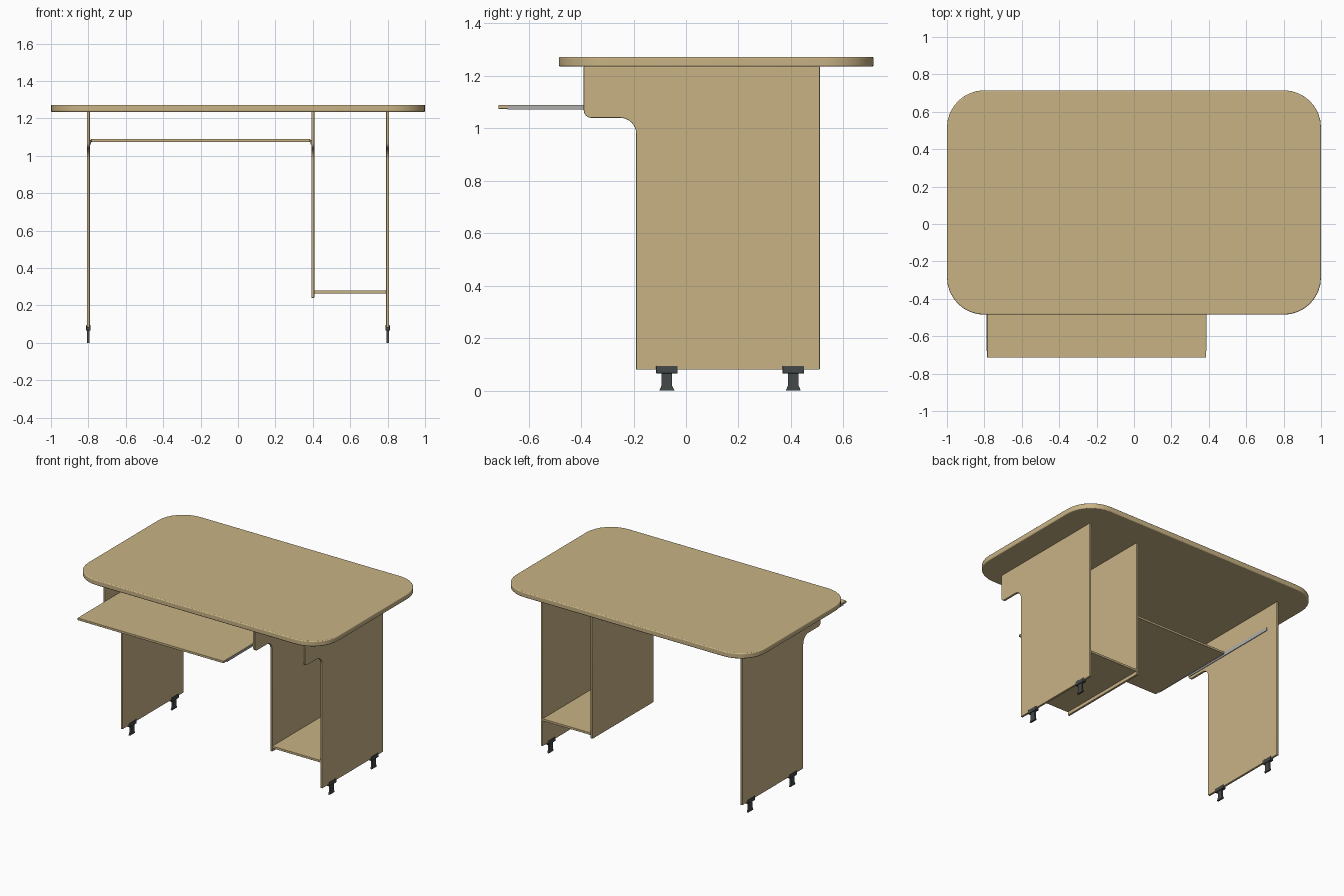
import bpy, bmesh, math

if "Cube" in bpy.data.objects:
    bpy.data.objects.remove(bpy.data.objects["Cube"])


def material(name, rgb):
    m = bpy.data.materials.new(name)
    m.diffuse_color = (*rgb, 1)
    m.use_nodes = True
    m.node_tree.nodes["Principled BSDF"].inputs["Base Color"].default_value = m.diffuse_color
    return m


WOOD = material("wood", (0.58, 0.45, 0.235))
METAL = material("rail_metal", (0.42, 0.42, 0.43))
DARK = material("dark_plastic", (0.06, 0.065, 0.065))


def arc(cx, cy, r, a0, a1, n=8):
    """Points along a circular arc, angles in degrees."""
    return [(cx + r * math.cos(math.radians(a0 + (a1 - a0) * i / n)),
             cy + r * math.sin(math.radians(a0 + (a1 - a0) * i / n)))
            for i in range(n + 1)]


def prism(name, outline, lo, hi, axis, mat, bevel=0.0):
    """Extrude a 2D outline along x (outline in y,z) or z (outline in x,y)."""
    bm = bmesh.new()
    place = (lambda p, d: (d, p[0], p[1])) if axis == "x" else (lambda p, d: (p[0], p[1], d))
    face = bm.faces.new([bm.verts.new(place(p, lo)) for p in outline])
    ext = bmesh.ops.extrude_face_region(bm, geom=[face])
    offset = (hi - lo, 0, 0) if axis == "x" else (0, 0, hi - lo)
    bmesh.ops.translate(bm, vec=offset, verts=[v for v in ext["geom"] if isinstance(v, bmesh.types.BMVert)])
    bmesh.ops.recalc_face_normals(bm, faces=bm.faces)
    mesh = bpy.data.meshes.new(name)
    bm.to_mesh(mesh)
    bm.free()
    mesh.materials.append(mat)
    ob = bpy.data.objects.new(name, mesh)
    bpy.context.collection.objects.link(ob)
    if bevel:
        mod = ob.modifiers.new("rounded_edges", "BEVEL")
        mod.width = bevel
        mod.segments = 3
        mod.limit_method = "ANGLE"
        mod.angle_limit = math.radians(60)
    bpy.ops.object.select_all(action="DESELECT")
    bpy.context.view_layer.objects.active = ob
    ob.select_set(True)
    bpy.ops.object.shade_smooth_by_angle(angle=math.radians(35))
    return ob


def box(name, x0, x1, y0, y1, z0, z1, mat, bevel=0.0):
    return prism(name, [(x0, y0), (x1, y0), (x1, y1), (x0, y1)], z0, z1, "z", mat, bevel)


# Tabletop with rounded corners
R, Y0, Y1 = 0.2, -0.485, 0.715
top = (arc(1 - R, Y1 - R, R, 0, 90) + arc(R - 1, Y1 - R, R, 90, 180)
       + arc(R - 1, Y0 + R, R, 180, 270) + arc(1 - R, Y0 + R, R, 270, 360))
prism("tabletop", top, 1.235, 1.273, "z", WOOD, 0.006)


# Upright panels with the stepped knee cut-out at the front
def panel(name, x, bottom):
    outline = ([(0.51, bottom), (0.51, 1.236), (-0.39, 1.236)]
               + arc(-0.36, 1.07, 0.03, 180, 270, 6)
               + arc(-0.25, 0.98, 0.06, 90, 0)
               + [(-0.19, bottom)])
    prism(name, outline, x - 0.008, x + 0.008, "x", WOOD, 0.003)


panel("left_panel", -0.8, 0.08)
panel("middle_panel", 0.4, 0.24)
panel("right_panel", 0.8, 0.08)

# Lower shelf between the middle and right panels
box("lower_shelf", 0.407, 0.793, -0.19, 0.51, 0.264, 0.28, WOOD, 0.002)

# Pull-out tray with sliding and fixed rails on both sides
box("pull_out_tray", -0.785, 0.385, -0.715, -0.02, 1.074, 1.09, WOOD, 0.002)
for label, s in (("left", -1), ("right", 1)):
    def sx(d):
        return -0.2 + s * d
    a, b = sorted((sx(0.584), sx(0.588)))
    box(label + "_sliding_rail", a, b, -0.68, -0.02, 1.072, 1.088, METAL)
    a, b = sorted((sx(0.587), sx(0.593)))
    box(label + "_fixed_rail", a, b, -0.38, 0.41, 1.06, 1.084, METAL)

# Clip-on feet: bracket, stem and flared pad
for side, x in (("left", -0.8), ("right", 0.8)):
    for end, y in (("front", -0.073), ("back", 0.409)):
        tag = f"{side}_{end}_foot_"
        box(tag + "bracket", x - 0.0115, x + 0.0115, y - 0.041, y + 0.041, 0.066, 0.095, DARK, 0.002)
        half = [(0.029, 0.0), (0.02, 0.02), (0.02, 0.067)]
        stem = [(y + w, z) for w, z in half] + [(y - w, z) for w, z in reversed(half)]
        prism(tag + "stem", stem, x - 0.006, x + 0.006, "x", DARK)
